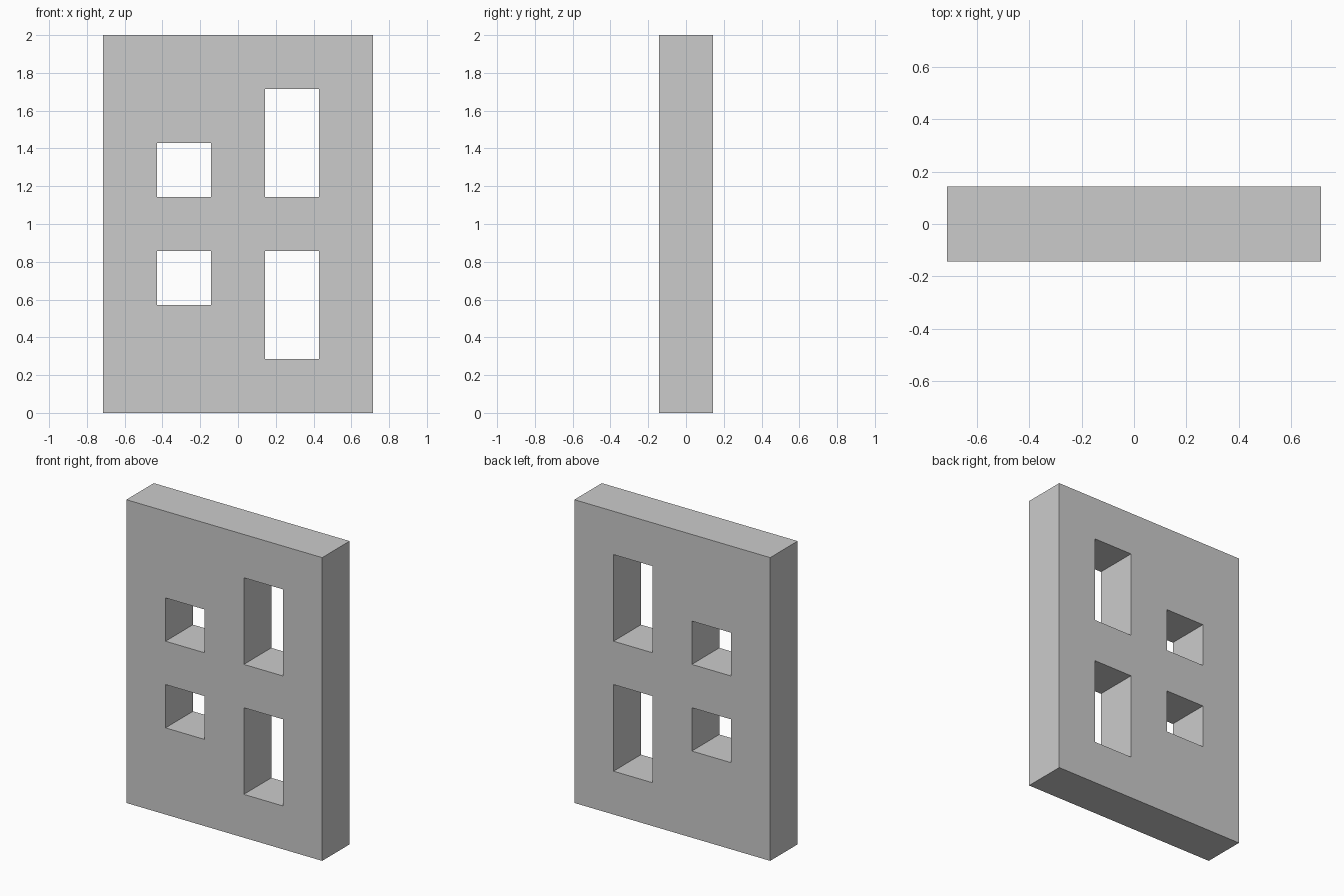
import bpy, bmesh

if "Cube" in bpy.data.objects:
    bpy.data.objects.remove(bpy.data.objects["Cube"])

U = 2 / 7                      # module: panel is 5 wide, 1 deep, 7 high
COLS, ROWS = 5, 7
# open cells (column, row): two square windows left, two tall windows right
OPEN = {(1, 2), (1, 4), (3, 1), (3, 2), (3, 4), (3, 5)}

# flat face sheet with window openings
bm = bmesh.new()
grid = [[bm.verts.new(((c - COLS / 2) * U, 0, r * U)) for r in range(ROWS + 1)]
        for c in range(COLS + 1)]
for c in range(COLS):
    for r in range(ROWS):
        if (c, r) not in OPEN:
            bm.faces.new((grid[c][r], grid[c + 1][r],
                          grid[c + 1][r + 1], grid[c][r + 1]))

mesh = bpy.data.meshes.new("window_panel")
bm.to_mesh(mesh)
bm.free()
panel = bpy.data.objects.new("window_panel", mesh)
bpy.context.collection.objects.link(panel)

# panel thickness, centred on y = 0
thick = panel.modifiers.new("thickness", 'SOLIDIFY')
thick.thickness = U
thick.offset = 0
